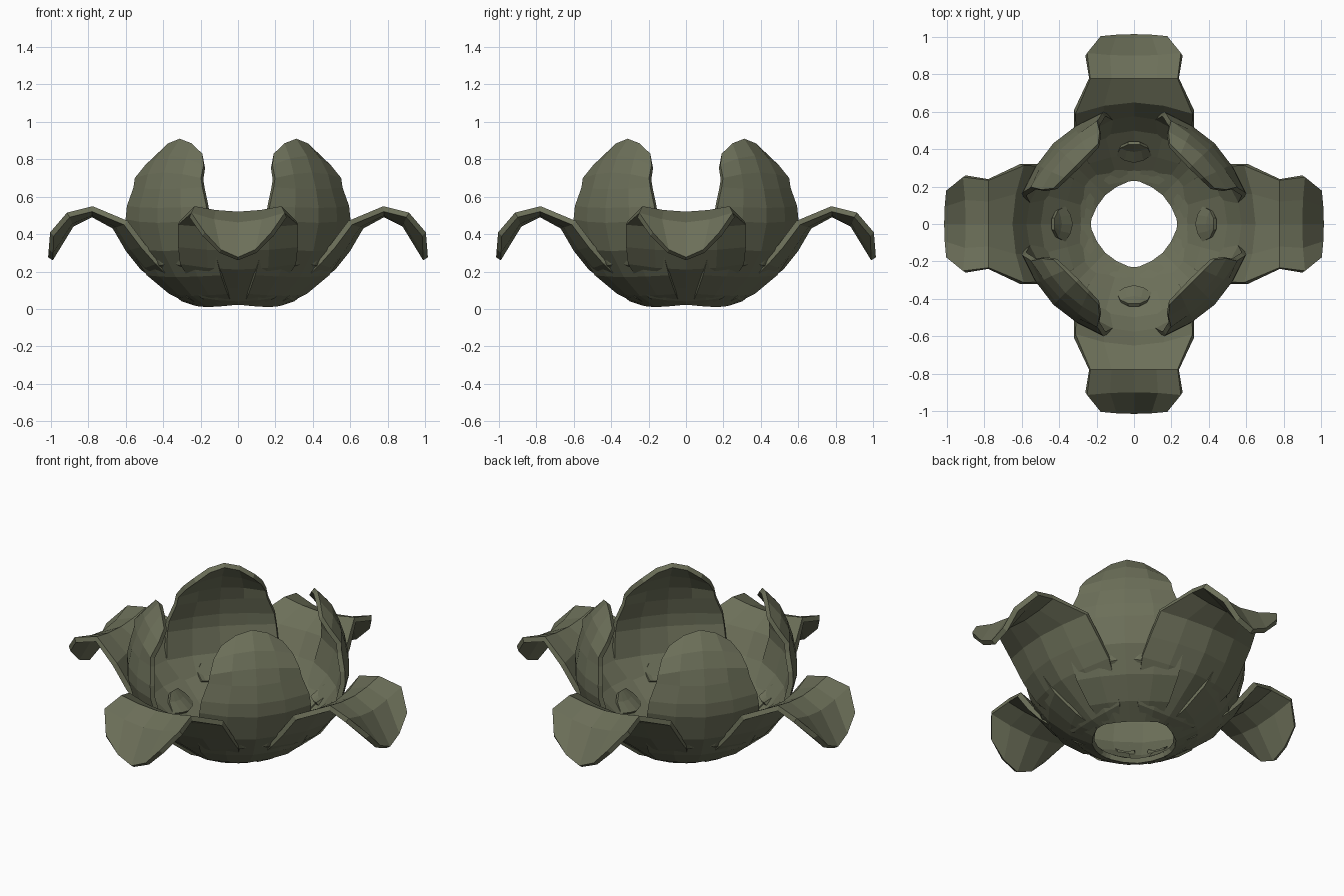
import bpy, bmesh, math
from mathutils import Vector

mat = bpy.data.materials.new("dull_green")
mat.diffuse_color = (0.15, 0.16, 0.10, 1)


def petal(name, rows, angle, thick):
    """rows: centre radius, centre z, half width, edge radius, edge z."""
    er = Vector((math.cos(angle), math.sin(angle), 0))
    et = Vector((-math.sin(angle), math.cos(angle), 0))
    bm = bmesh.new()
    grid = []
    for r, z, w, re, ze in rows:
        line = []
        for u in (-1, -0.52, 0, 0.52, 1):
            k = abs(u) ** 1.8
            p = er * (r + (re - r) * k) + et * (w * u)
            p.z = z + (ze - z) * k
            line.append(bm.verts.new(p))
        grid.append(line)
    for a, b in zip(grid, grid[1:]):
        for i in range(4):
            bm.faces.new((a[i], a[i + 1], b[i + 1], b[i]))
    me = bpy.data.meshes.new(name)
    bm.to_mesh(me)
    bm.free()
    ob = bpy.data.objects.new(name, me)
    bpy.context.collection.objects.link(ob)
    me.materials.append(mat)
    # thickness grows towards the inside of the flower
    s = ob.modifiers.new("thickness", 'SOLIDIFY')
    s.thickness = thick
    s.offset = -1
    return ob


# upright petals: bowl shaped, with scalloped upper edges
inner_rows = [
    (0.23, 0.01, 0.15, 0.19, 0.02),
    (0.35, 0.07, 0.22, 0.30, 0.08),
    (0.47, 0.17, 0.28, 0.41, 0.18),
    (0.57, 0.31, 0.32, 0.50, 0.32),
    (0.61, 0.46, 0.31, 0.54, 0.48),
    (0.61, 0.54, 0.30, 0.54, 0.55),
    (0.59, 0.64, 0.26, 0.53, 0.65),
    (0.56, 0.73, 0.25, 0.53, 0.70),
    (0.52, 0.82, 0.22, 0.48, 0.77),
    (0.44, 0.91, 0.17, 0.44, 0.83),
]

# spreading petals: rise out of the bowl, arch over and droop to a V tip
outer_rows = [
    (0.24, 0.02, 0.14, 0.22, 0.03),
    (0.30, 0.04, 0.20, 0.27, 0.06),
    (0.39, 0.11, 0.25, 0.34, 0.14),
    (0.52, 0.21, 0.31, 0.44, 0.24),
    (0.60, 0.31, 0.32, 0.52, 0.33),
    (0.67, 0.43, 0.32, 0.61, 0.45),
    (0.78, 0.49, 0.24, 0.78, 0.52),
    (0.88, 0.44, 0.26, 0.90, 0.49),
    (0.99, 0.26, 0.19, 0.985, 0.39),
]

# small torn flakes beside and inside the spreading petals
side_flake = [
    (0.45, 0.19, 0.05, 0.45, 0.20),
    (0.52, 0.23, 0.06, 0.51, 0.24),
    (0.54, 0.28, 0.03, 0.53, 0.28),
]
inner_flake = [
    (0.34, 0.12, 0.09, 0.38, 0.13),
    (0.40, 0.17, 0.07, 0.42, 0.18),
    (0.44, 0.22, 0.03, 0.44, 0.22),
]

for i in range(4):
    a = i * math.pi / 2
    petal(f"upright_petal_{i}", inner_rows, a + math.pi / 4, 0.028)
    petal(f"spreading_petal_{i}", outer_rows, a, 0.03)
    petal(f"inner_flake_{i}", inner_flake, a, 0.02)
    for side in (-1, 1):
        petal(f"side_flake_{i}_{side}", side_flake, a + side * 0.6, 0.02)
